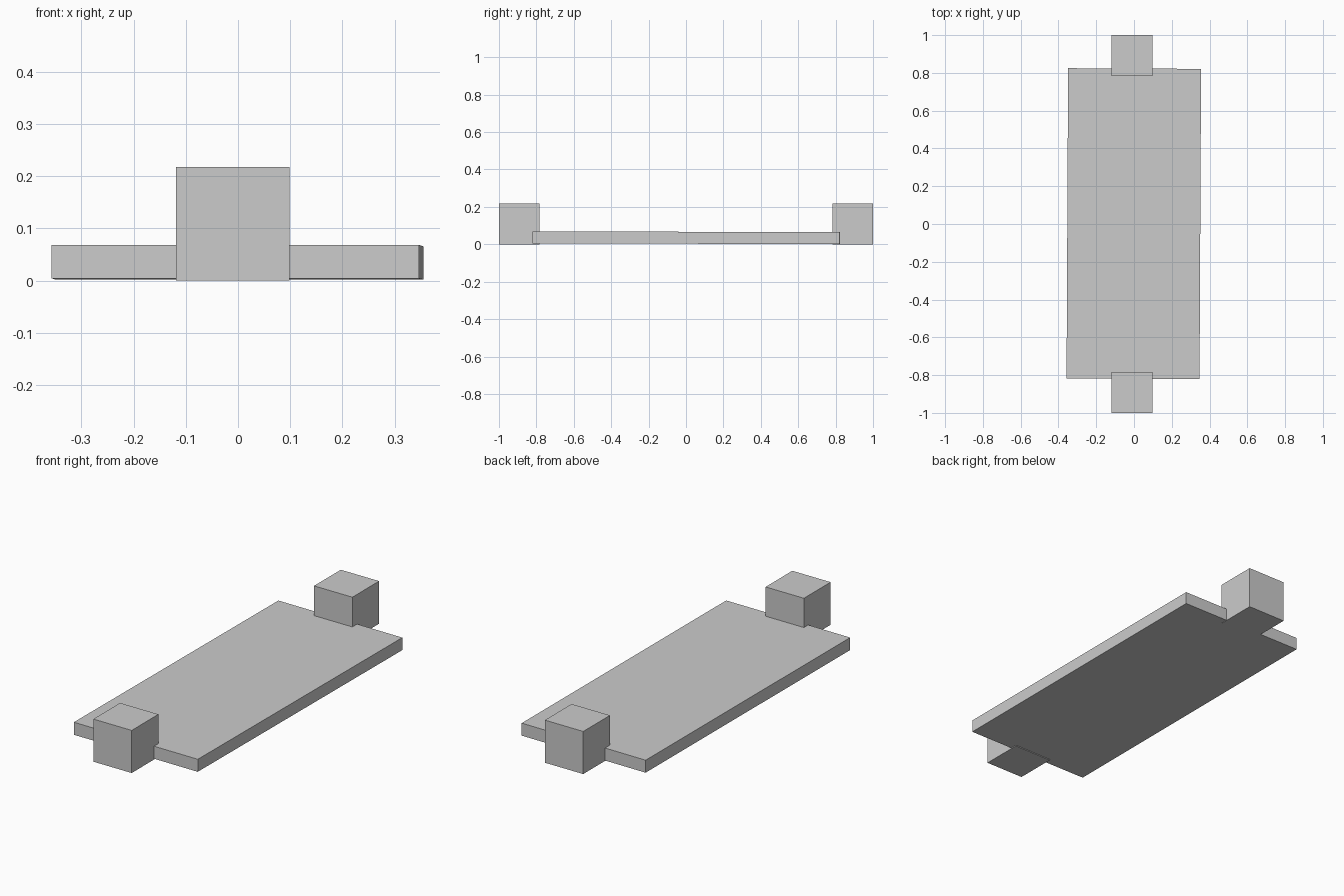
import bpy

if "Cube" in bpy.data.objects:
    bpy.data.objects.remove(bpy.data.objects["Cube"])

grey = bpy.data.materials.new("plain_grey")
grey.diffuse_color = (0.6, 0.6, 0.6, 1)
grey.use_nodes = True
grey.node_tree.nodes["Principled BSDF"].inputs["Base Color"].default_value = grey.diffuse_color


def box(name, size, centre, rotation=(0, 0, 0)):
    bpy.ops.mesh.primitive_cube_add(size=1, location=centre, rotation=rotation)
    ob = bpy.context.object
    ob.name = name
    ob.scale = size
    ob.data.materials.append(grey)
    return ob


# Flat board, very slightly turned and tilted
box("board", (0.704, 1.642, 0.064), (-0.001, 0.002, 0.035), (-0.0015, 0, -0.005))

# Cube block at each end, overlapping the board edge
for name, y in (("front_block", -0.892), ("back_block", 0.892)):
    box(name, (0.217, 0.216, 0.218), (-0.01, y, 0.109))
